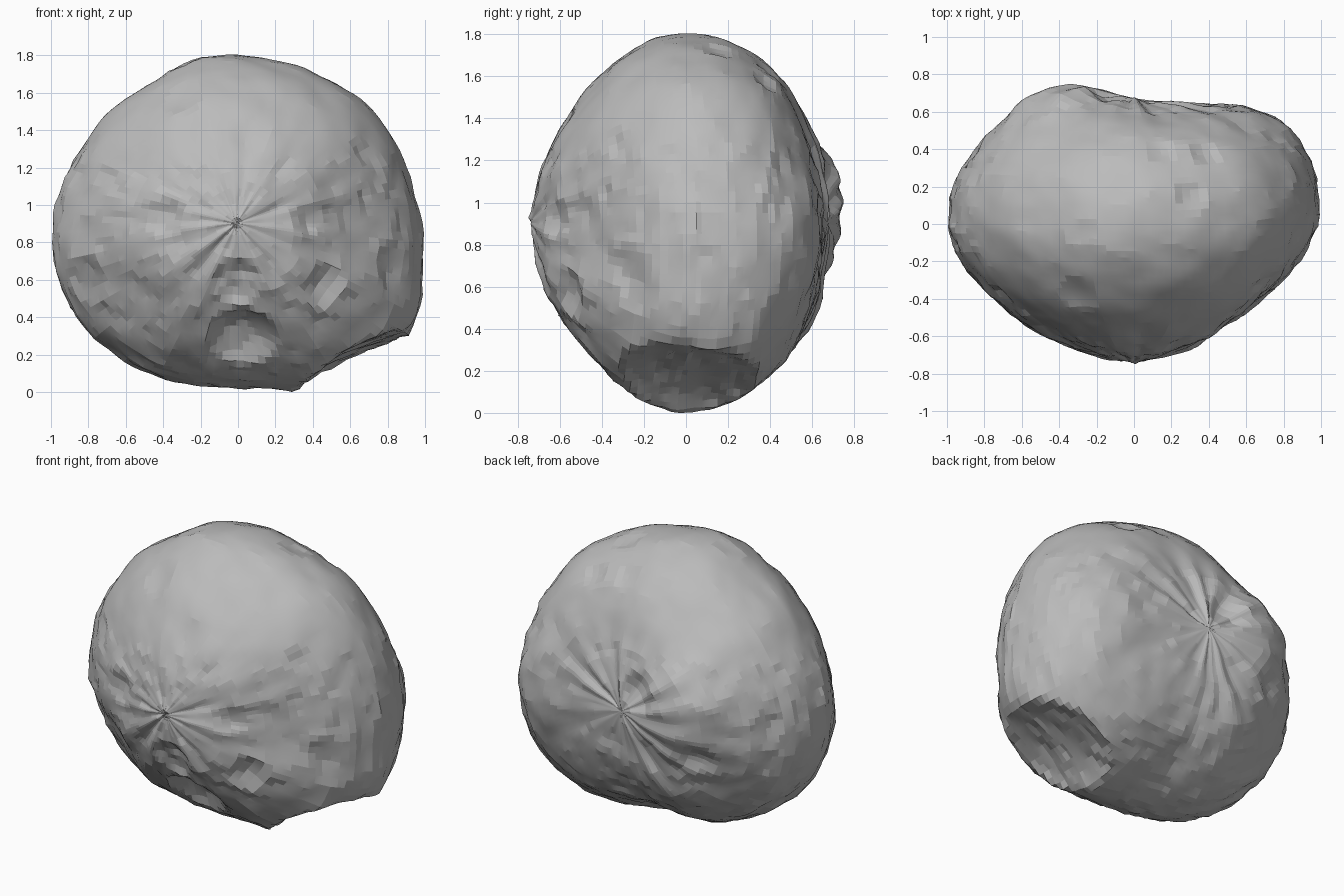
import bpy, bmesh, math
from mathutils import Vector, Matrix, noise

cube = bpy.data.objects.get("Cube")
if cube:
    bpy.data.objects.remove(cube)

MID = Vector((0, 0, 0.9))
# Outline radius every 15 degrees around the front-to-back axis, from +x towards +z
OUTLINE = [.985, .957, .945, .935, .91, .895, .9, .905, .885, .895, .915, .945,
           .98, 1.0, .985, .96, .925, .89, .885, .92, 1.0, 1.06, 1.09, 1.03]
# Broad bulges and hollows: centre, radius, height
SWELLS = [((-.4, .6, 1.0), .38, .14), ((.6, .5, .85), .33, .07),
          ((-.3, .55, .5), .25, .05), ((0, .3, .05), .25, -.05),
          ((-.6, -.45, .45), .28, -.04), ((.6, -.5, .85), .33, -.045),
          ((0, -.5, .35), .28, -.03), ((-.75, -.4, .9), .3, -.02),
          ((.1, .6, 1.3), .2, -.02)]
# Impact craters: centre, radius, depth
CRATERS = [((.66, 0, .113), .35, .14), ((.03, -.5, .26), .19, .07),
           ((0, -.66, .58), .13, .035), ((.47, -.58, .57), .12, .04),
           ((-.82, -.3, .58), .13, .035), ((-.42, -.66, .95), .11, .025),
           ((.42, -.66, .93), .09, .025), ((.08, -.6, 1.38), .11, .012),
           ((-.3, -.38, 1.6), .11, .018), ((.86, -.3, .68), .12, .025),
           ((.92, -.28, .53), .11, .025), ((.3, .12, 1.66), .09, .018),
           ((.4, .4, 1.6), .09, .02), ((-.3, -.05, 1.75), .08, .012),
           ((.15, .38, 1.65), .09, .02), ((-.12, .65, 1.05), .13, .05),
           ((.68, -.35, 1.27), .06, .015), ((.72, -.42, 1.06), .05, .012),
           ((.45, -.5, .37), .07, .02), ((-.77, .36, .9), .11, .025),
           ((-.51, .6, .7), .1, .02)]


def outline(angle):
    """Smooth closed interpolation of the outline radii."""
    n = len(OUTLINE)
    t = (angle / math.tau * n) % n
    i = int(t)
    f = t - i
    a, b, c, d = (OUTLINE[(i + k) % n] for k in (-1, 0, 1, 2))
    return b + .5 * f * (c - a + f * (2*a - 5*b + 4*c - d + f * (3*(b - c) + d - a)))


def base_point(p):
    """Map a unit sphere point to the lopsided body, relative to its middle."""
    lat = math.asin(max(-1, min(1, p.y)))
    ang = math.atan2(p.z, p.x)
    power, depth = (1.16, .74) if p.y < 0 else (.86, .64)
    ring = outline(ang) * max(0, math.cos(lat)) ** power
    x, z = ring * math.cos(ang), ring * math.sin(ang)
    y = math.copysign(depth * abs(p.y) ** power, p.y)
    # The widest line leans back at the left end and forward at top and bottom
    return Vector((x, y + .07 * max(0, x) ** 2 - .04 * z * z, z))


def surface_centre(points, target):
    aim = (Vector(target) - MID).normalized()
    return max(points, key=lambda q: q.normalized().dot(aim)).copy()


# Sphere with its poles at the front and back
bm = bmesh.new()
bmesh.ops.create_uvsphere(bm, u_segments=120, v_segments=60, radius=1)
bmesh.ops.rotate(bm, verts=bm.verts, cent=(0, 0, 0),
                 matrix=Matrix.Rotation(math.pi / 2, 3, 'X'))
unit = [v.co.copy() for v in bm.verts]
for v in bm.verts:
    v.co = base_point(v.co)

# Broad shape
points = [v.co.copy() for v in bm.verts]
for target, radius, height in SWELLS:
    c = surface_centre(points, target)
    for v in bm.verts:
        d = (v.co - c).length / radius
        v.co += v.co.normalized() * height * math.exp(-d * d * 1.5)

# Craters with slightly raised rims
points = [v.co.copy() for v in bm.verts]
for target, radius, depth in CRATERS:
    c = surface_centre(points, target)
    push = c.normalized()
    for v, p in zip(bm.verts, points):
        t = (p - c).length / radius
        bowl = -depth * max(0, 1 - t * t)
        rim = .08 * depth * math.exp(-((t - 1.1) / .2) ** 2)
        v.co += push * (bowl + rim)

# Rough ground, plus soft wrinkles running out from both poles
for v, u in zip(bm.verts, unit):
    ring = max(1e-4, math.hypot(u.x, u.z))
    spoke = noise.noise(Vector((u.x / ring * 4, u.y, u.z / ring * 4)))
    fan = spoke * ring * math.exp(-(ring / .4) ** 2) * (.14 if u.y > 0 else .08)
    calm = .4 if u.z > .4 else 1
    rough = .012 * noise.noise(u * 4) + calm * (
        .014 * noise.noise(u * 9) + .007 * noise.noise(u * 19))
    v.co += v.co.normalized() * (rough + fan)

# Centre the rock and stand it on the ground
lows = Vector([min(v.co[k] for v in bm.verts) for k in range(3)])
highs = Vector([max(v.co[k] for v in bm.verts) for k in range(3)])
middle = (lows + highs) / 2
bmesh.ops.translate(bm, verts=bm.verts, vec=(-middle.x, -middle.y, -lows.z))

bmesh.ops.recalc_face_normals(bm, faces=bm.faces)
mesh = bpy.data.meshes.new("rocky_body")
bm.to_mesh(mesh)
bm.free()
body = bpy.data.objects.new("rocky_body", mesh)
bpy.context.collection.objects.link(body)

# Plain grey rock
rock = bpy.data.materials.new("grey_rock")
rock.use_nodes = True
grey = (.5, .5, .5, 1)
rock.diffuse_color = grey
for node in rock.node_tree.nodes:
    if node.type == 'BSDF_PRINCIPLED':
        node.inputs["Base Color"].default_value = grey
mesh.materials.append(rock)

bpy.ops.object.select_all(action='DESELECT')
body.select_set(True)
bpy.context.view_layer.objects.active = body
bpy.ops.object.shade_smooth_by_angle(angle=math.radians(9))
